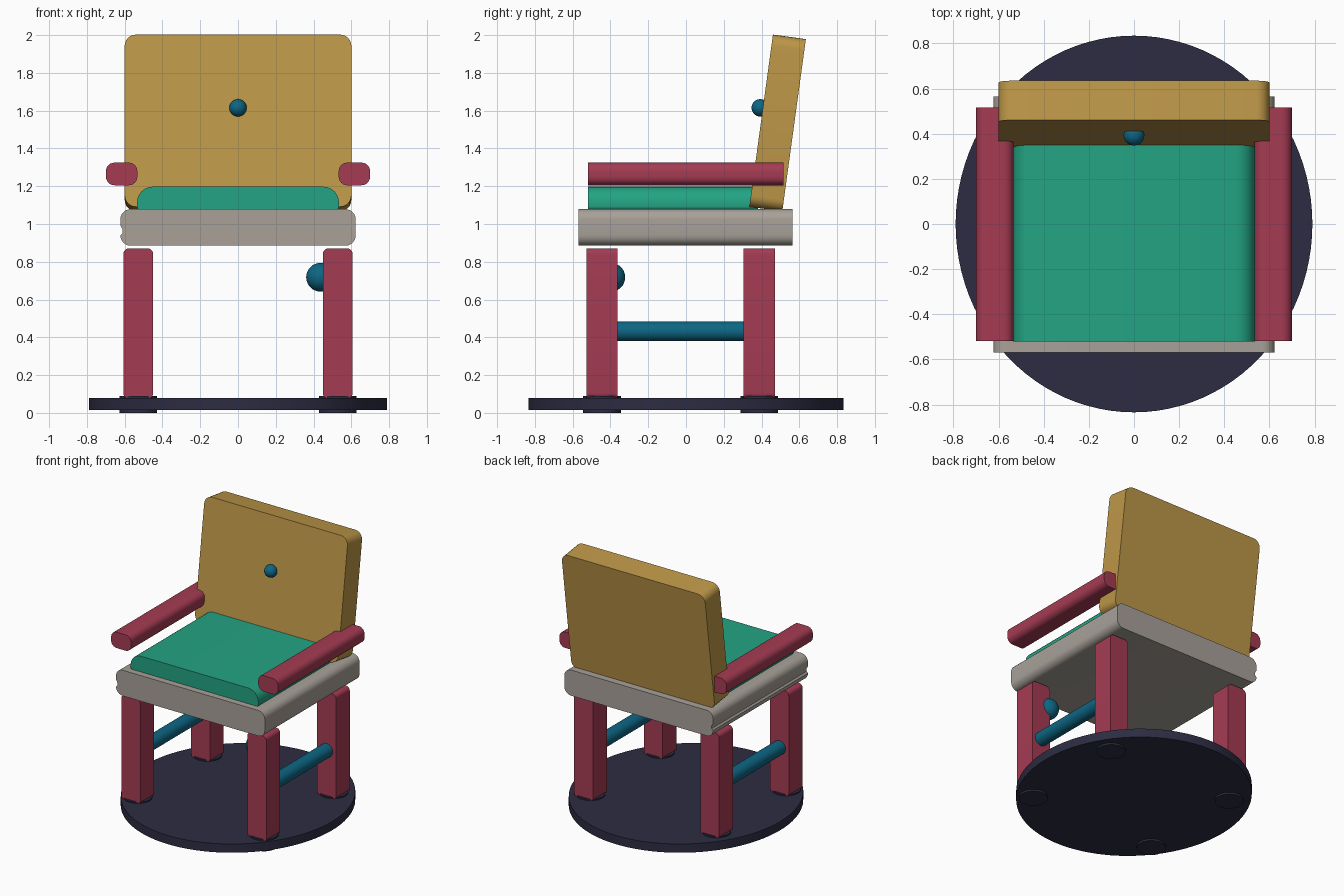
import bpy, bmesh, math

cube = bpy.data.objects.get("Cube")
if cube:
    bpy.data.objects.remove(cube, do_unlink=True)


def material(name, rgb):
    """Flat material from 0-255 display colour, converted to linear."""
    lin = [((c / 255 + 0.055) / 1.055) ** 2.4 for c in rgb]
    mat = bpy.data.materials.new(name)
    mat.use_nodes = True
    mat.diffuse_color = (*lin, 1)
    mat.node_tree.nodes["Principled BSDF"].inputs["Base Color"].default_value = (*lin, 1)
    return mat


NAVY = material("dark navy", (44, 44, 66))
CRIMSON = material("crimson", (165, 59, 83))
GREY = material("warm grey", (168, 161, 153))
GREEN = material("sea green", (35, 164, 131))
GOLD = material("golden tan", (189, 151, 72))
TEAL = material("deep teal", (13, 102, 132))


def finish(obj, name, mat):
    obj.name = name
    obj.data.materials.append(mat)
    bpy.ops.object.select_all(action="DESELECT")
    obj.select_set(True)
    bpy.context.view_layer.objects.active = obj
    bpy.ops.object.shade_smooth_by_angle(angle=math.radians(35))
    return obj


def slab(name, mat, center, size, top_r, bottom_r=None, groove=0, tilt=0):
    """Rounded rectangle in x-z, extruded along y, with sharp front and back."""
    bottom_r = top_r if bottom_r is None else bottom_r
    w, d, h = (s / 2 for s in size)
    points = []
    for sx, sz, start in ((1, 1, 0), (-1, 1, 90), (-1, -1, 180), (1, -1, 270)):
        r = top_r if sz > 0 else bottom_r
        for i in range(7):
            a = math.radians(start + 15 * i)
            points.append((sx * (w - r) + r * math.cos(a), sz * (h - r) + r * math.sin(a)))
        # Shallow groove along the right side
        if groove and sx < 0 and sz > 0:
            points += [(-w, 0.01), (-w + groove, -0.01), (-w + groove, -0.03), (-w, -0.045)]
    bm = bmesh.new()
    face = bm.faces.new([bm.verts.new((x, -d, z)) for x, z in points])
    out = bmesh.ops.extrude_face_region(bm, geom=[face])
    moved = [v for v in out["geom"] if isinstance(v, bmesh.types.BMVert)]
    bmesh.ops.translate(bm, verts=moved, vec=(0, 2 * d, 0))
    bmesh.ops.recalc_face_normals(bm, faces=bm.faces)
    mesh = bpy.data.meshes.new(name)
    bm.to_mesh(mesh)
    bm.free()
    obj = bpy.data.objects.new(name, mesh)
    bpy.context.collection.objects.link(obj)
    obj.location = center
    obj.rotation_euler.x = tilt
    return finish(obj, name, mat)


def cylinder(name, mat, center, radius, depth, along_y=False, sides=32):
    bpy.ops.mesh.primitive_cylinder_add(
        vertices=sides, radius=radius, depth=depth, location=center,
        rotation=(math.pi / 2 if along_y else 0, 0, 0))
    return finish(bpy.context.object, name, mat)


def ball(name, mat, center, radius):
    bpy.ops.mesh.primitive_uv_sphere_add(
        segments=32, ring_count=16, radius=radius, location=center)
    return finish(bpy.context.object, name, mat)


# Oval floor plate
plate = cylinder("base_plate", NAVY, (0, 0, 0.047), 1, 0.066, sides=96)
plate.scale = (0.79, 0.834, 1)

# Legs, feet, side rails and armrests
for side, sx in (("left", 1), ("right", -1)):
    for end, y in (("front", -0.445), ("back", 0.388)):
        slab(f"{end}_{side}_leg", CRIMSON, (sx * 0.528, y, 0.473), (0.158, 0.165, 0.796), 0.03)
        cylinder(f"{end}_{side}_foot", NAVY, (sx * 0.528, y, 0.045), 0.1, 0.09)
    cylinder(f"{side}_rail", TEAL, (sx * 0.528, -0.03, 0.432), 0.052, 0.74, along_y=True)
    slab(f"{side}_armrest", CRIMSON, (sx * 0.616, -0.002, 1.265), (0.166, 1.034, 0.12), 0.045)

# Seat, cushion and leaning backrest
slab("seat", GREY, (0, -0.002, 0.982), (1.246, 1.134, 0.194), 0.055, groove=0.012)
slab("cushion", GREEN, (0, -0.07, 1.136), (1.07, 0.9, 0.124), 0.085, 0.02)
slab("backrest", GOLD, (0, 0.485, 1.535), (1.2, 0.176, 0.92), 0.06, tilt=math.radians(-7.8))

# Round button on the backrest and knob on the front left leg
ball("backrest_button", TEAL, (0, 0.393, 1.615), 0.046)
ball("leg_knob", TEAL, (0.437, -0.398, 0.718), 0.076)
